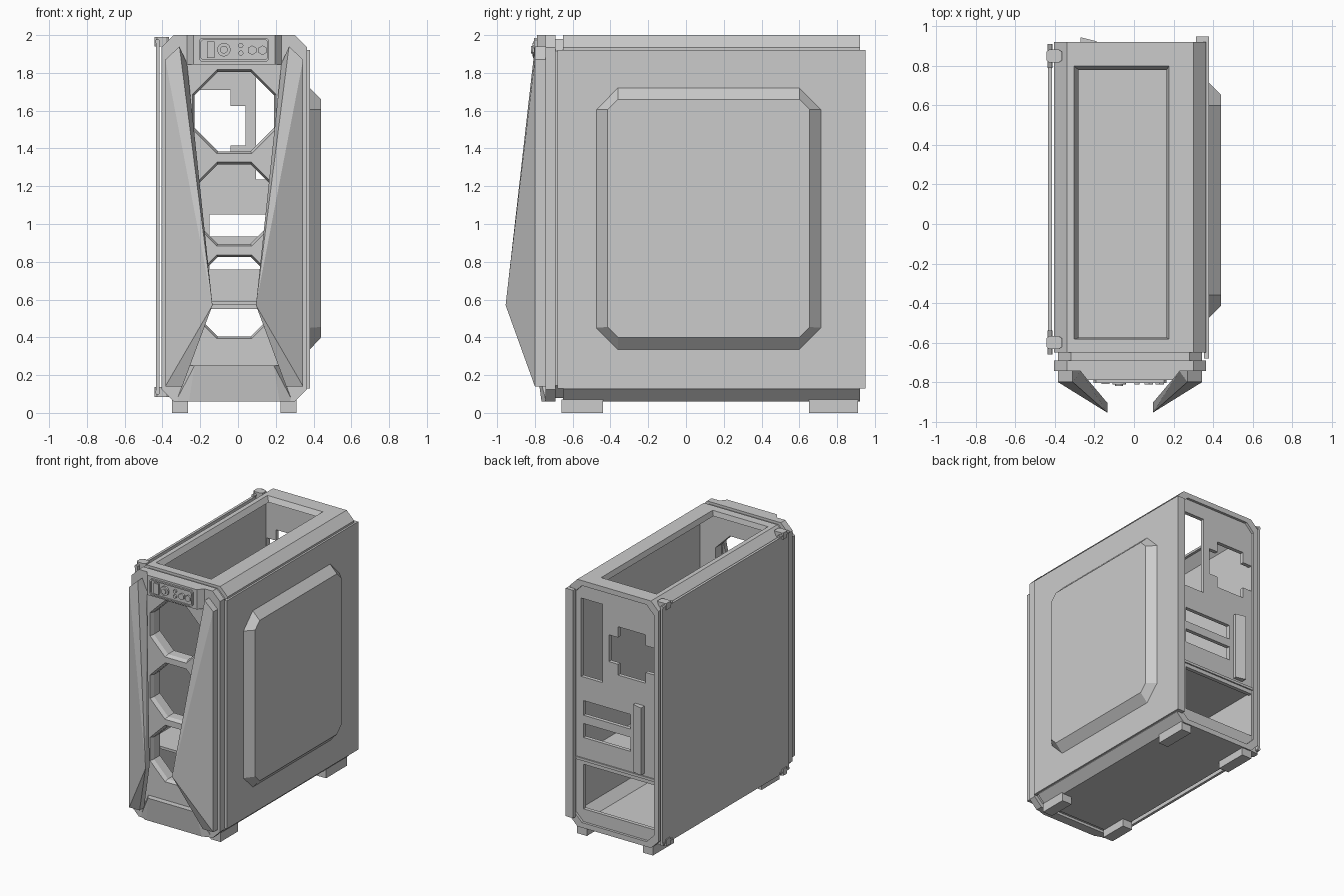
import bpy, bmesh, math
from mathutils import Vector

cube = bpy.data.objects.get("Cube")
if cube:
    bpy.data.objects.remove(cube, do_unlink=True)

grey = bpy.data.materials.new("light_grey")
grey.use_nodes = True
COLOUR = (0.6, 0.6, 0.6, 1)
grey.diffuse_color = COLOUR
grey.node_tree.nodes["Principled BSDF"].inputs["Base Color"].default_value = COLOUR
CX = -0.02  # centre line of the case


def finish(name, bm):
    bmesh.ops.recalc_face_normals(bm, faces=bm.faces)
    mesh = bpy.data.meshes.new(name)
    bm.to_mesh(mesh)
    bm.free()
    mesh.materials.append(grey)
    ob = bpy.data.objects.new(name, mesh)
    bpy.context.collection.objects.link(ob)
    return ob


def loft(name, loops):
    """Closed solid through matching point loops."""
    bm = bmesh.new()
    rings = [[bm.verts.new(p) for p in loop] for loop in loops]
    n = len(rings[0])
    for a, b in zip(rings, rings[1:]):
        for i in range(n):
            j = (i + 1) % n
            bm.faces.new((a[i], a[j], b[j], b[i]))
    bm.faces.new(rings[0])
    bm.faces.new(rings[-1])
    return finish(name, bm)


def hull(name, points):
    bm = bmesh.new()
    for p in points:
        bm.verts.new(p)
    bmesh.ops.convex_hull(bm, input=bm.verts)
    return finish(name, bm)


def rect(u0, u1, v0, v1, c=0.0):
    """Rectangle, with corners cut by c."""
    if not c:
        return [(u0, v0), (u1, v0), (u1, v1), (u0, v1)]
    return [(u0 + c, v0), (u1 - c, v0), (u1, v0 + c), (u1, v1 - c),
            (u1 - c, v1), (u0 + c, v1), (u0, v1 - c), (u0, v0 + c)]


def ngon(x, z, r, n=8):
    """Polygon with flat top, r to the middle of a side."""
    k = r / math.cos(math.pi / n)
    return [(x + k * math.cos((2 * i + 1) * math.pi / n),
             z + k * math.sin((2 * i + 1) * math.pi / n)) for i in range(n)]


def at_y(pts, y):
    return [(u, y, v) for u, v in pts]


def slab(name, pts, y0, y1):
    return loft(name, [at_y(pts, y0), at_y(pts, y1)])


def box(name, x0, x1, y0, y1, z0, z1):
    return slab(name, rect(x0, x1, z0, z1), y0, y1)


def cut(ob, cutters):
    for c in cutters:
        m = ob.modifiers.new("cut", 'BOOLEAN')
        m.object, m.operation, m.solver = c, 'DIFFERENCE', 'EXACT'
    deps = bpy.context.evaluated_depsgraph_get()
    mesh = bpy.data.meshes.new_from_object(ob.evaluated_get(deps))
    ob.modifiers.clear()
    ob.data = mesh
    for c in cutters:
        bpy.data.objects.remove(c, do_unlink=True)


def section(inset=0.0, half=0.385):
    return rect(CX - half + inset, CX + half - inset, 0.06 + inset, 2 - inset, 0.065)


# Main shell with open top
shell = slab("case_shell", section(), -0.65, 0.92)
top_hole = loft("top_cutter", [[(x, y, z) for x, y in rect(*r)] for r, z in (
    ((-0.31, 0.18, -0.585, 0.805), 2.01),
    ((-0.28, 0.165, -0.575, 0.78), 1.96),
    ((-0.28, 0.165, -0.575, 0.78), 1.85))])
cut(shell, [slab("inner_cutter", section(0.04), -0.7, 1.0), top_hole])

# Rear plate: slots, stepped fan hole and power supply bay
rear = slab("rear_plate", section(0.03), 0.87, 0.9)
holes = [(0.095, 0.28, 1.235, 1.85), (-0.15, 0.26, 0.935, 1.05),
         (-0.15, 0.26, 0.76, 0.87), (-0.36, 0.26, 0.2, 0.55)]
cutters = [slab("hole_cutter", rect(*h), 0.8, 1.0) for h in holes]
cutters += [slab("fan_cutter", rect(-0.16 - w, -0.16 + w, 1.52 - h, 1.52 + h), 0.8, 1.0)
            for w, h in ((0.2, 0.105), (0.12, 0.19))]
cut(rear, cutters)
hull("slot_cover", [(x, y, z) for z in (0.62, 1.15) for x, y in
                    ((-0.27, 0.88), (-0.19, 0.88), (-0.27, 0.945), (-0.19, 0.925))])
box("rear_ledge", -0.37, 0.33, 0.89, 0.91, 0.58, 0.6)

# Internal shelf above the power supply
box("shelf", -0.37, 0.33, -0.62, 0.88, 0.57, 0.59)

# Front neck and front plate, with three octagonal openings
neck = slab("front_neck", section(0.02), -0.7, -0.64)
plate = slab("front_plate", section(), -0.745, -0.69)
fans = (1.595, 1.105, 0.615)
for part in (neck, plate):
    cut(part, [loft("opening_cutter", [at_y(ngon(CX, z, 0.228), -0.76),
                                       at_y(ngon(CX, z, 0.21), -0.715),
                                       at_y(ngon(CX, z, 0.21), -0.6)]) for z in fans])

# Folded front vanes, mirrored about the centre line
VANE = ((0.365, -0.8, 0.14), (0.365, -0.745, 0.14), (0.365, -0.8, 1.87),
        (0.365, -0.745, 1.87), (0.29, -0.8, 1.94), (0.29, -0.745, 1.94),
        (0.275, -0.8, 0.14), (0.275, -0.745, 0.14), (0.25, -0.745, 1.85),
        (0.115, -0.955, 0.57), (0.115, -0.905, 0.57))
for s, side in ((-1, "right"), (1, "left")):
    hull(side + "_vane", [(CX + s * x, y, z) for x, y, z in VANE])

# Lower front wedge
hull("front_skirt", [(CX + s * x, y, z) for s in (-1, 1) for x, y, z in
                     ((0.21, -0.79, 0.25), (0.24, -0.74, 0.25),
                      (0.24, -0.765, 0.06), (0.31, -0.74, 0.06))])

# Control block with raised frame, dial, buttons and sockets
loft("control_block", [[(CX + s * w, y, z) for s, z in ((-1, 1.845), (1, 1.845), (1, 2), (-1, 2))]
                       for w, y in ((0.255, -0.74), (0.215, -0.79))])
frame = slab("control_frame", rect(-0.205, 0.165, 1.86, 1.985, 0.012), -0.805, -0.785)
cut(frame, [slab("frame_cutter", rect(-0.195, 0.155, 1.87, 1.975, 0.01), -0.82, -0.797)])
slab("port_slot", rect(-0.165, -0.125, 1.88, 1.965), -0.81, -0.79)
for x, z, r, n, name in ((-0.075, 1.923, 0.035, 16, "dial"), (0.015, 1.945, 0.013, 12, "upper_button"),
                         (0.015, 1.905, 0.013, 12, "lower_button"),
                         (0.075, 1.92, 0.022, 6, "inner_socket"), (0.13, 1.92, 0.022, 6, "outer_socket")):
    slab(name, ngon(x, z, r, n), -0.812, -0.79)
slab("dial_cap", ngon(-0.075, 1.923, 0.02, 16), -0.82, -0.8)

# Raised side panel with rear flange
box("raised_side_panel", 0.355, 0.38, -0.68, 0.95, 0.13, 1.92)
box("panel_flange", 0.315, 0.38, 0.915, 0.95, 0.13, 1.92)
loft("panel_bulge", [[(x, y, z) for y, z in rect(*r)] for x, r in (
    (0.375, (-0.48, 0.72, 0.33, 1.725, 0.12)),
    (0.44, (-0.415, 0.655, 0.40, 1.66, 0.055)))])

# Flat hinged door, with a clamp and pin at each corner
box("side_door", -0.435, -0.415, -0.655, 0.91, 0.1, 1.96)
for y, end in ((-0.6, "front"), (0.85, "rear")):
    for z, level in ((0.11, "lower"), (1.965, "upper")):
        hull(f"{end}_{level}_clamp", [(x, y + s * w, z + t * 0.026) for s in (-1, 1) for t in (-1, 1)
                                      for x, w in ((-0.443, 0.022), (-0.43, 0.032),
                                                   (-0.38, 0.032), (-0.365, 0.022))])
        slab(f"{end}_{level}_pin", ngon(-0.425, z, 0.013, 8), y - 0.06, y + 0.06)

# Feet
for x, side in ((-0.307, "right"), (0.267, "left")):
    for y0, y1, end in ((-0.66, -0.44, "front"), (0.65, 0.91, "rear")):
        box(f"{end}_{side}_foot", x - 0.043, x + 0.043, y0, y1, 0, 0.07)
